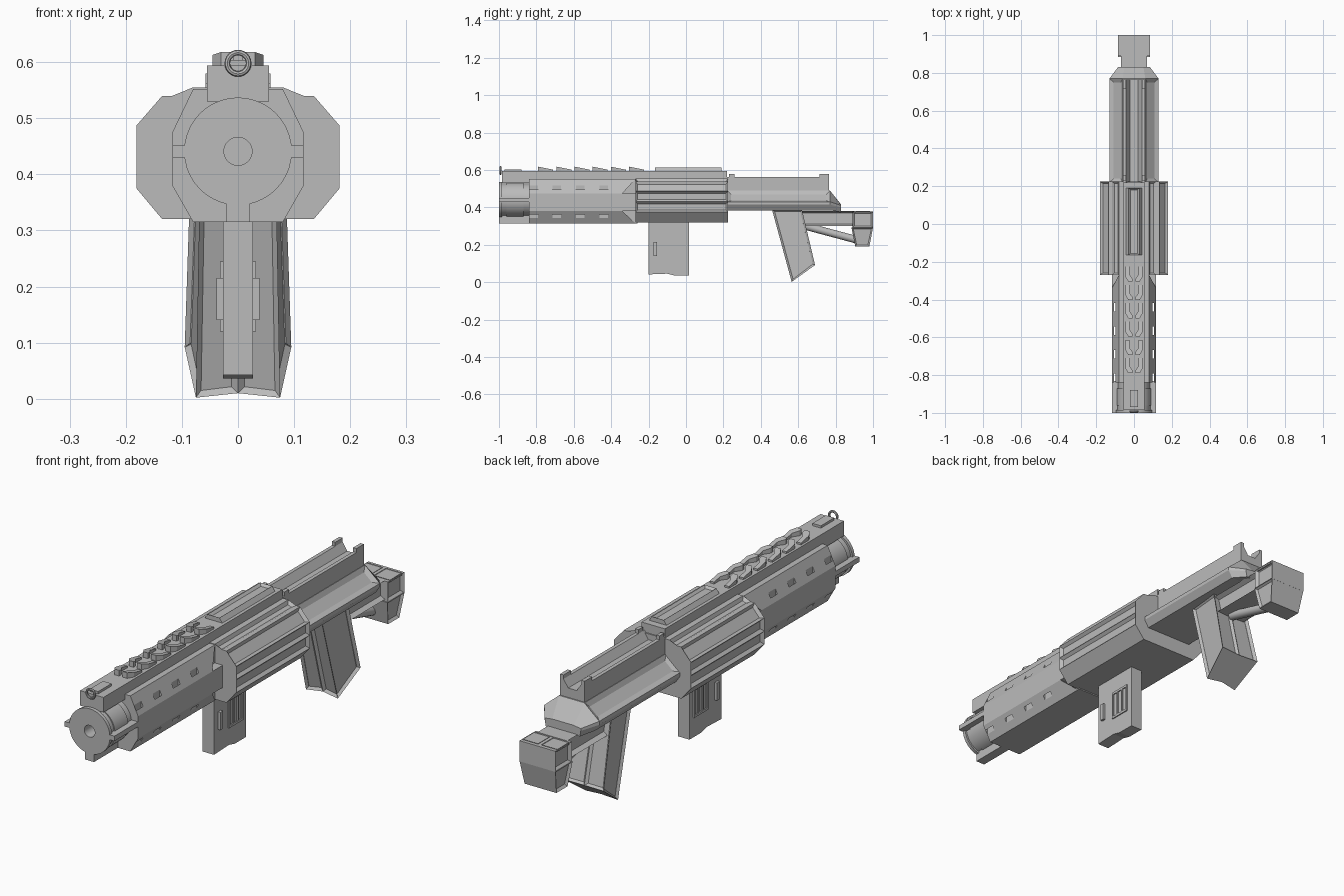
import bpy, bmesh, math
from mathutils import Vector

if "Cube" in bpy.data.objects:
    bpy.data.objects.remove(bpy.data.objects["Cube"], do_unlink=True)

grey = bpy.data.materials.new("plain_grey")
grey.use_nodes = True
grey.diffuse_color = (0.5, 0.5, 0.5, 1)
grey.node_tree.nodes["Principled BSDF"].inputs["Base Color"].default_value = (0.5, 0.5, 0.5, 1)


def finish(name, bm):
    bmesh.ops.recalc_face_normals(bm, faces=bm.faces)
    mesh = bpy.data.meshes.new(name)
    bm.to_mesh(mesh)
    bm.free()
    mesh.materials.append(grey)
    obj = bpy.data.objects.new(name, mesh)
    bpy.context.collection.objects.link(obj)
    return obj


def add_loft(bm, rings):
    rows = [[bm.verts.new(p) for p in ring] for ring in rings]
    n = len(rows[0])
    for a, b in zip(rows, rows[1:]):
        for i in range(n):
            j = (i + 1) % n
            bm.faces.new((a[i], a[j], b[j], b[i]))
    bm.faces.new(rows[0])
    bm.faces.new(rows[-1][::-1])


def loft(name, rings, panel=None, border=0.02, depth=0.01):
    """Skin closed rings; faces chosen by panel(normal, centre) become recesses."""
    bm = bmesh.new()
    add_loft(bm, rings)
    bmesh.ops.recalc_face_normals(bm, faces=bm.faces)
    if panel:
        chosen = [f for f in bm.faces if panel(f.normal, f.calc_center_median())]
        bmesh.ops.inset_individual(bm, faces=chosen, thickness=border, depth=-depth)
    return finish(name, bm)


def section(half, y):
    """Full mirrored cross-section from its right half, top to bottom."""
    left = [(-x, z) for x, z in reversed(half) if x > 0]
    return [(x, y, z) for x, z in half + left]


def block(x0, x1, y0, y1, z0, z1):
    return [[(x0, y, z0), (x1, y, z0), (x1, y, z1), (x0, y, z1)] for y in (y0, y1)]


def box(name, *size, **kw):
    return loft(name, block(*size), **kw)


def pair(name, x0, x1, *rest, **kw):
    for side, s in (("left", 1), ("right", -1)):
        box(f"{side}_{name}", s * x0, s * x1, *rest, **kw)


def along(n, c):
    return abs(n.y) < 0.5


def sideways(n, c):
    return abs(n.x) > 0.8


# Barrel with a bored muzzle
steps = [(0.025, -0.9), (0.025, -1), (0.096, -1), (0.096, -0.985), (0.088, -0.985),
         (0.088, -0.96), (0.092, -0.96), (0.092, -0.87), (0.086, -0.87), (0.086, -0.8)]
turns = [2 * math.pi * i / 40 for i in range(40)]
barrel = loft("barrel", [[(r * math.cos(t), y, 0.441 + r * math.sin(t)) for t in turns]
                         for r, y in steps])
barrel.data.shade_smooth()
barrel.data.set_sharp_from_angle(angle=math.radians(30))
pair("muzzle_lug", 0.085, 0.117, -1, -0.83, 0.43, 0.451)
box("lower_lug", -0.021, 0.021, -1, -0.83, 0.315, 0.36)

# Handguard: core plus sloping panels with angled rear ends
guard = [loft("handguard", [section([(0.08, 0.552), (0.08, 0.475), (0.117, 0.475),
                                     (0.117, 0.38), (0.08, 0.38), (0.08, 0.315)], y)
                            for y in (-0.84, -0.26)])]
for s in (1, -1):
    for label, z_in, z_out in (("upper", 0.552, 0.475), ("lower", 0.315, 0.38)):
        ends = [[(s * 0.08, a, z_in), (s * 0.117, b, z_out), (s * 0.08, b, z_out)]
                for a, b in ((-0.84, -0.84), (-0.27, -0.34))]
        guard.append(loft(f"{label}_guard_panel", ends))

# Vent slots cut through the handguard
bm = bmesh.new()
for y in (-0.815, -0.69, -0.565, -0.44):
    for s in (1, -1):
        add_loft(bm, block(s * 0.097, s * 0.107, y - 0.023, y + 0.023, 0.2, 0.7))
cutter = finish("vent_cutter", bm)
cutter.hide_render = True
for obj in guard:
    mod = obj.modifiers.new("vents", 'BOOLEAN')
    mod.operation = 'DIFFERENCE'
    mod.solver = 'EXACT'
    mod.object = cutter
graph = bpy.context.evaluated_depsgraph_get()
for obj in guard:
    cut = bpy.data.meshes.new_from_object(obj.evaluated_get(graph))
    obj.modifiers.clear()
    obj.data = cut
bpy.data.objects.remove(cutter, do_unlink=True)

# Receiver with grooved sides and shoulders
receiver = [(0.055, 0.555), (0.08, 0.555), (0.117, 0.54), (0.135, 0.54), (0.181, 0.487),
            (0.181, 0.431), (0.181, 0.375), (0.135, 0.32)]
loft("receiver", [section(receiver, y) for y in (-0.27, 0.225)],
     panel=lambda n, c: abs(n.x) > 0.3 and c.z > 0.38, border=0.016, depth=0.012)

# Top rail, rail cover and front sight
box("top_rail", -0.055, 0.055, -0.985, 0.22, 0.53, 0.594)
box("front_rail_strip", -0.02, 0.02, -0.97, -0.88, 0.59, 0.604)
loft("rail_cover", [section([(0.028, 0.613), (0.044, 0.59)], y) for y in (-0.165, 0.19)],
     panel=lambda n, c: n.z > 0.9, border=0.014, depth=0.01)
bpy.ops.mesh.primitive_torus_add(location=(0, -0.992, 0.598), rotation=(math.pi / 2, 0, 0),
                                 major_radius=0.019, minor_radius=0.005,
                                 major_segments=24, minor_segments=8)
sight = bpy.context.object
sight.name = "front_sight_ring"
sight.data.materials.append(grey)

# Hooked wedge teeth along the rail
hook = [(0.045, 0.08), (0.025, 0.08), (0.025, 0.04), (0.008, 0.015),
        (0.008, 0), (0.03, 0), (0.045, 0.025)]
for i in range(6):
    y0 = -0.79 + 0.097 * i
    for s in (1, -1):
        loft("rail_tooth", [[(s * x, y0 + y, 0.585) for x, y in hook],
                            [(s * x, y0 + y, 0.618 - 0.2 * y) for x, y in hook]])

# Rear body: sloped shell, grooved ridge and end stops
shell = [(0.06, 0.49), (0.13, 0.43), (0.13, 0.415), (0.11, 0.385)]
tail = [(0.05, 0.415), (0.085, 0.41), (0.085, 0.4), (0.08, 0.375)]
loft("rear_body", [section(shell, 0.22), section(shell, 0.77), section(tail, 0.83)],
     panel=lambda n, c: n.z > 0.3 and abs(c.x) > 0.08 and c.y < 0.7, border=0.03, depth=0.01)
ridge = [(0, 0.53), (0.02, 0.53), (0.042, 0.563), (0.058, 0.563), (0.058, 0.47)]
loft("rear_ridge", [section(ridge, y) for y in (0.22, 0.765)])
for y0, y1 in ((0.23, 0.26), (0.715, 0.765)):
    pair("ridge_stop", 0.042, 0.058, y0, y1, 0.555, 0.58)

# Magazine with a slightly bent base, framed windows and side tabs
mag = [(-0.2, 0.35), (0.015, 0.35), (0.015, 0.036), (-0.06, 0.036), (-0.1, 0.046), (-0.2, 0.042)]
loft("magazine", [[(x, y, z) for y, z in mag] for x in (-0.027, 0.027)])
pair("magazine_tab", 0.02, 0.038, -0.173, -0.155, 0.14, 0.215)
for z in (0.12, 0.235):
    pair("window_frame", 0.02, 0.032, -0.105, -0.01, z, z + 0.01)
for y in (-0.105, -0.076, -0.047, -0.018):
    pair("window_bar", 0.02, 0.032, y, y + 0.008, 0.12, 0.245)

# Raked grip with recessed panels
grip_low = [(0.075, 0.565, 0.002), (0, 0.572, 0.01), (-0.075, 0.565, 0.002),
            (-0.095, 0.69, 0.092), (0, 0.685, 0.09), (0.095, 0.69, 0.092)]
grip_high = [(0.068, 0.46, 0.388), (0, 0.467, 0.388), (-0.068, 0.46, 0.388),
             (-0.085, 0.62, 0.388), (0, 0.615, 0.388), (0.085, 0.62, 0.388)]
loft("grip", [grip_low, grip_high], panel=lambda n, c: 0.1 < c.z < 0.37,
     border=0.014, depth=0.01)

# Stock: arm, end block, tapered butt and diagonal strut
box("stock_arm", -0.07, 0.07, 0.6, 0.9, 0.3, 0.38, panel=sideways, border=0.015, depth=0.02)
box("stock_end", -0.085, 0.085, 0.89, 1, 0.29, 0.378, panel=sideways, border=0.016, depth=0.012)
pair("stock_top_frame", 0.008, 0.083, 0.905, 0.985, 0.37, 0.38,
     panel=lambda n, c: n.z > 0.9, border=0.005, depth=0.006)
loft("butt", [[(sx * w, y, z) for sx, y in ((-1, y0), (1, y0), (1, y1), (-1, y1))]
              for w, y0, y1, z in ((0.085, 0.885, 1, 0.292), (0.075, 0.905, 0.98, 0.19))],
     panel=sideways, border=0.012, depth=0.01)
start, end = Vector((0, 0.64, 0.3)), Vector((0, 0.92, 0.225))
bpy.ops.mesh.primitive_cylinder_add(vertices=16, radius=0.02, depth=(end - start).length,
                                    location=(start + end) / 2)
strut = bpy.context.object
strut.name = "stock_strut"
strut.rotation_euler = (end - start).to_track_quat('Z', 'Y').to_euler()
strut.data.materials.append(grey)
strut.data.shade_smooth()
strut.data.set_sharp_from_angle(angle=math.radians(30))
